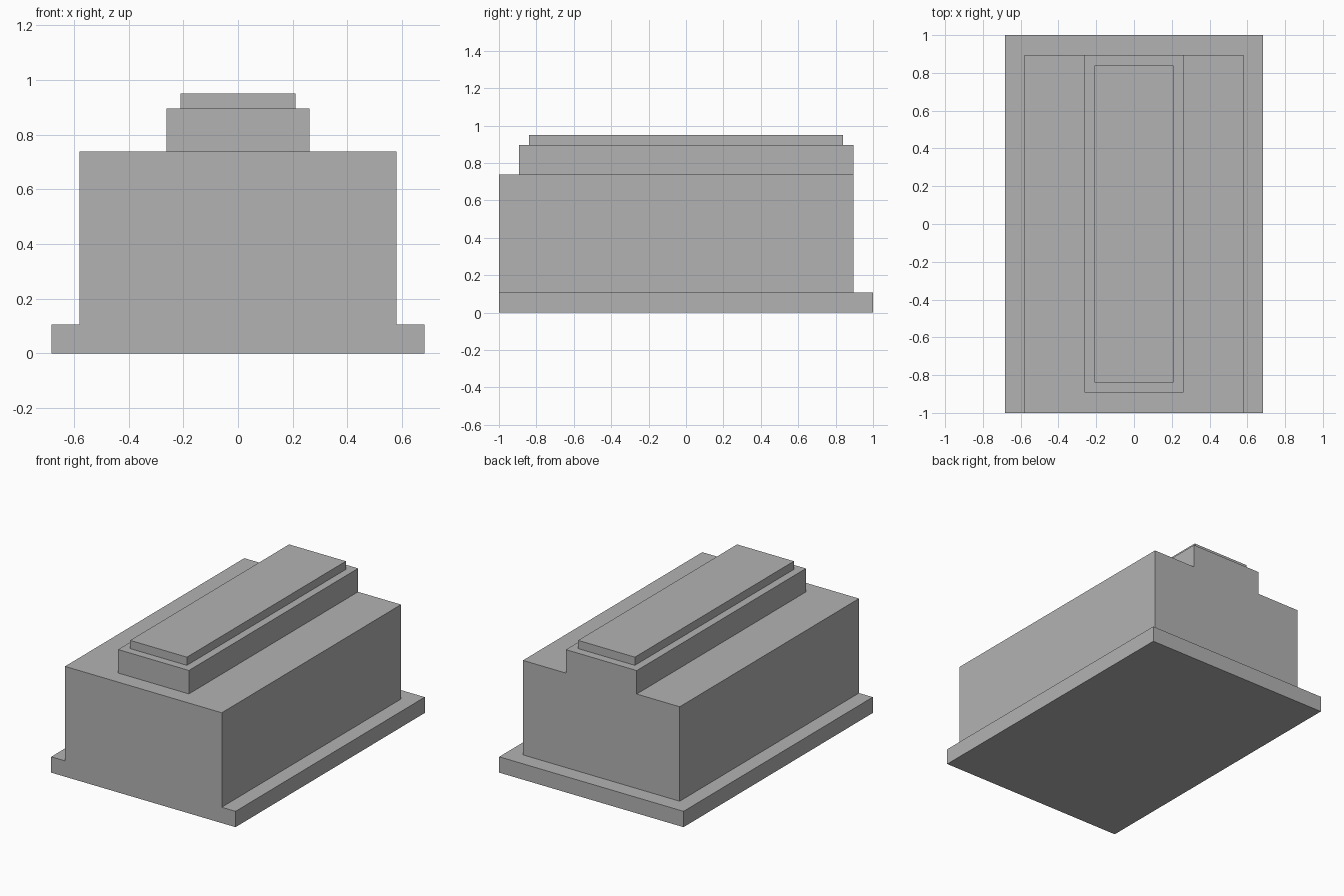
import bpy
import bmesh
from mathutils import Vector

if "Cube" in bpy.data.objects:
    bpy.data.objects.remove(bpy.data.objects["Cube"], do_unlink=True)

GREY = (0.45, 0.45, 0.45, 1.0)
grey = bpy.data.materials.new("plain_grey")
grey.use_nodes = True
grey.diffuse_color = GREY
grey.node_tree.nodes["Principled BSDF"].inputs["Base Color"].default_value = GREY


def block(name, half_width, y0, y1, z0, z1):
    """Box centred on x, between two depths and two heights."""
    bm = bmesh.new()
    bmesh.ops.create_cube(bm, size=1)
    bmesh.ops.scale(bm, verts=bm.verts, vec=(2 * half_width, y1 - y0, z1 - z0))
    bmesh.ops.translate(bm, verts=bm.verts,
                        vec=Vector((0, (y0 + y1) / 2, (z0 + z1) / 2)))
    mesh = bpy.data.meshes.new(name)
    bm.to_mesh(mesh)
    bm.free()
    mesh.materials.append(grey)
    obj = bpy.data.objects.new(name, mesh)
    bpy.context.collection.objects.link(obj)
    return obj


# Base plate, flush with the body at the front
housing = block("stepped_housing", 0.682, -1, 1, 0, 0.106)

# Main body, raised spine flush with the back, and top cap
tiers = [
    block("main_body", 0.58, -1, 0.895, 0.05, 0.738),
    block("raised_spine", 0.262, -0.893, 0.895, 0.6, 0.895),
    block("top_cap", 0.21, -0.84, 0.84, 0.85, 0.95),
]

# Fuse the tiers so that flush faces carry no seam
for tier in tiers:
    union = housing.modifiers.new("fuse_" + tier.name, 'BOOLEAN')
    union.operation = 'UNION'
    union.solver = 'EXACT'
    union.object = tier
    tier.hide_render = True

depsgraph = bpy.context.evaluated_depsgraph_get()
fused = bpy.data.meshes.new_from_object(housing.evaluated_get(depsgraph))
housing.modifiers.clear()
housing.data = fused
for tier in tiers:
    bpy.data.objects.remove(tier, do_unlink=True)

# Merge leftover coplanar faces
bm = bmesh.new()
bm.from_mesh(fused)
bmesh.ops.dissolve_limit(bm, angle_limit=0.01, verts=bm.verts, edges=bm.edges)
bm.to_mesh(fused)
bm.free()
